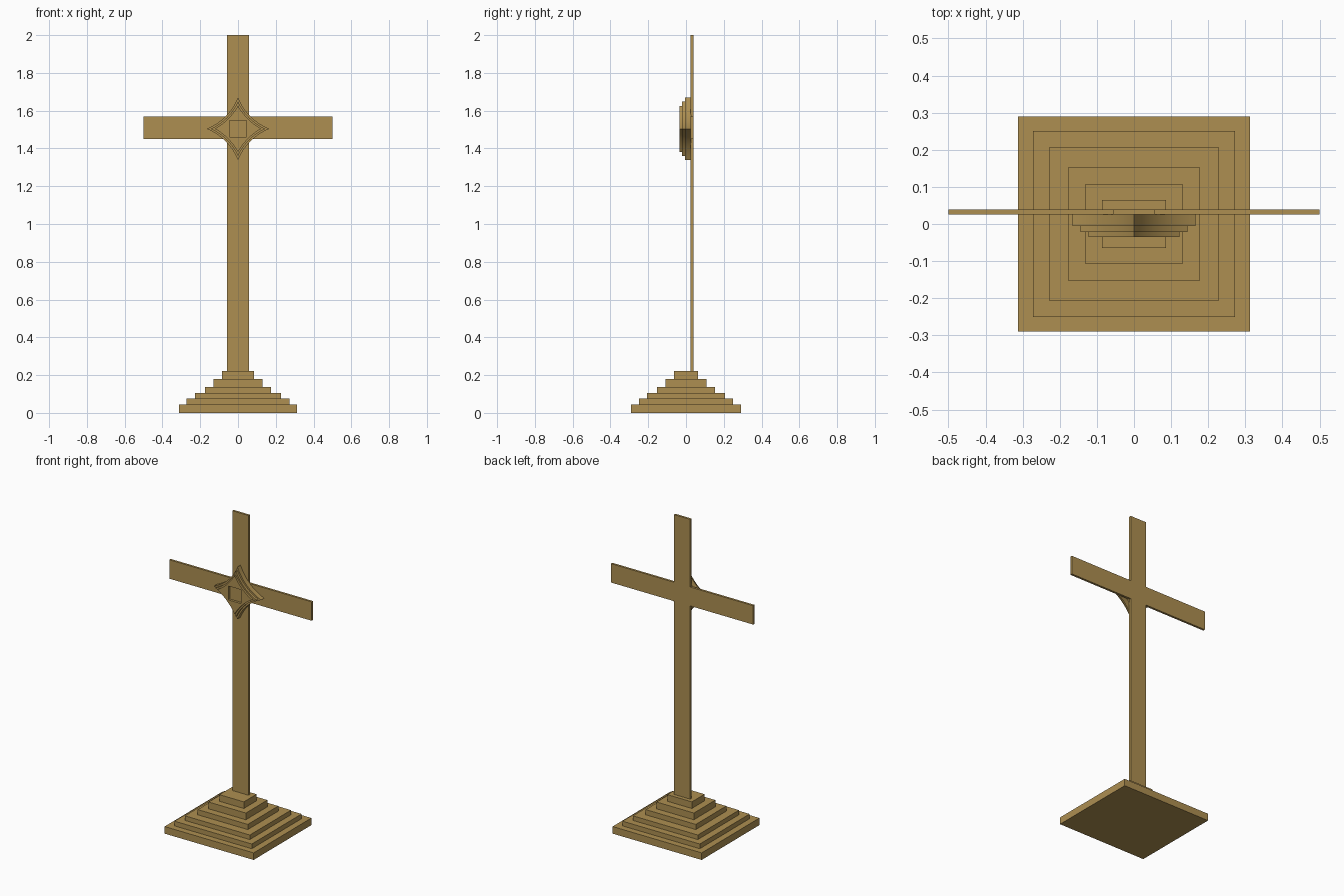
import bpy, bmesh

if "Cube" in bpy.data.objects:
    bpy.data.objects.remove(bpy.data.objects["Cube"])

bronze = bpy.data.materials.new("antique_gold")
bronze.diffuse_color = (0.42, 0.275, 0.083, 1)
bronze.use_nodes = True
bronze.node_tree.nodes["Principled BSDF"].inputs["Base Color"].default_value = bronze.diffuse_color


def add_mesh(name, bm):
    bmesh.ops.recalc_face_normals(bm, faces=bm.faces)
    mesh = bpy.data.meshes.new(name)
    bm.to_mesh(mesh)
    bm.free()
    obj = bpy.data.objects.new(name, mesh)
    mesh.materials.append(bronze)
    bpy.context.collection.objects.link(obj)
    return obj


def lofted(name, sections):
    """Join (outline, y) sections front to back and cap both ends."""
    bm = bmesh.new()
    rings = [[bm.verts.new((x, y, z)) for x, z in pts] for pts, y in sections]
    for a, b in zip(rings, rings[1:]):
        n = len(a)
        for i in range(n):
            j = (i + 1) % n
            bm.faces.new((a[i], a[j], b[j], b[i]))
    bm.faces.new(rings[0])
    bm.faces.new(rings[-1])
    return add_mesh(name, bm)


# Stepped base: half width, half depth, bottom, top
steps = [
    (0.313, 0.290, 0.000, 0.045),
    (0.272, 0.250, 0.045, 0.075),
    (0.228, 0.207, 0.075, 0.104),
    (0.176, 0.153, 0.104, 0.137),
    (0.131, 0.108, 0.137, 0.180),
    (0.086, 0.064, 0.180, 0.222),
]
for i, (hx, hy, z0, z1) in enumerate(steps):
    bm = bmesh.new()
    bmesh.ops.create_cube(bm, size=1)
    for v in bm.verts:
        v.co = (v.co.x * 2 * hx, v.co.y * 2 * hy, z0 + (v.co.z + 0.5) * (z1 - z0))
    add_mesh(f"base_step_{i + 1}", bm)

# Flat post and crossbar as one plate
w, arm, lo, hi = 0.057, 0.5, 1.45, 1.57
half = [(w, 0.222), (w, lo), (arm, lo), (arm, hi), (w, hi), (w, 2.0)]
outline = half + [(-x, z) for x, z in reversed(half)]
lofted("cross_plate", [(outline, 0.025), (outline, 0.039)])

# Four-pointed star boss, layered, with a square recess in front
CZ, SEG = 1.504, 16


def star(tip, waist):
    """Concave star: one curve per quadrant, tip to tip, rotated four times."""
    c = 2 * waist - tip / 2
    pts = []
    for q in range(4):
        for k in range(SEG):
            t = k / SEG
            x = (1 - t) ** 2 * tip + 2 * t * (1 - t) * c
            z = t * t * tip + 2 * t * (1 - t) * c
            for _ in range(q):
                x, z = -z, x
            pts.append((x, z))
    return pts


def place(pts):
    return [(x, z + CZ) for x, z in pts]


outer, middle, inner = star(0.166, 0.066), star(0.144, 0.059), star(0.122, 0.053)
square = [(x * 0.044 / max(abs(x), abs(z)), z * 0.044 / max(abs(x), abs(z))) for x, z in inner]
boss = lofted("star_boss", [(place(p), y) for p, y in (
    (outer, 0.026), (outer, -0.006), (middle, -0.006), (middle, -0.022),
    (inner, -0.022), (inner, -0.035), (square, -0.035), (square, -0.020))])
bpy.context.view_layer.objects.active = boss
boss.select_set(True)
bpy.ops.object.shade_smooth_by_angle()
